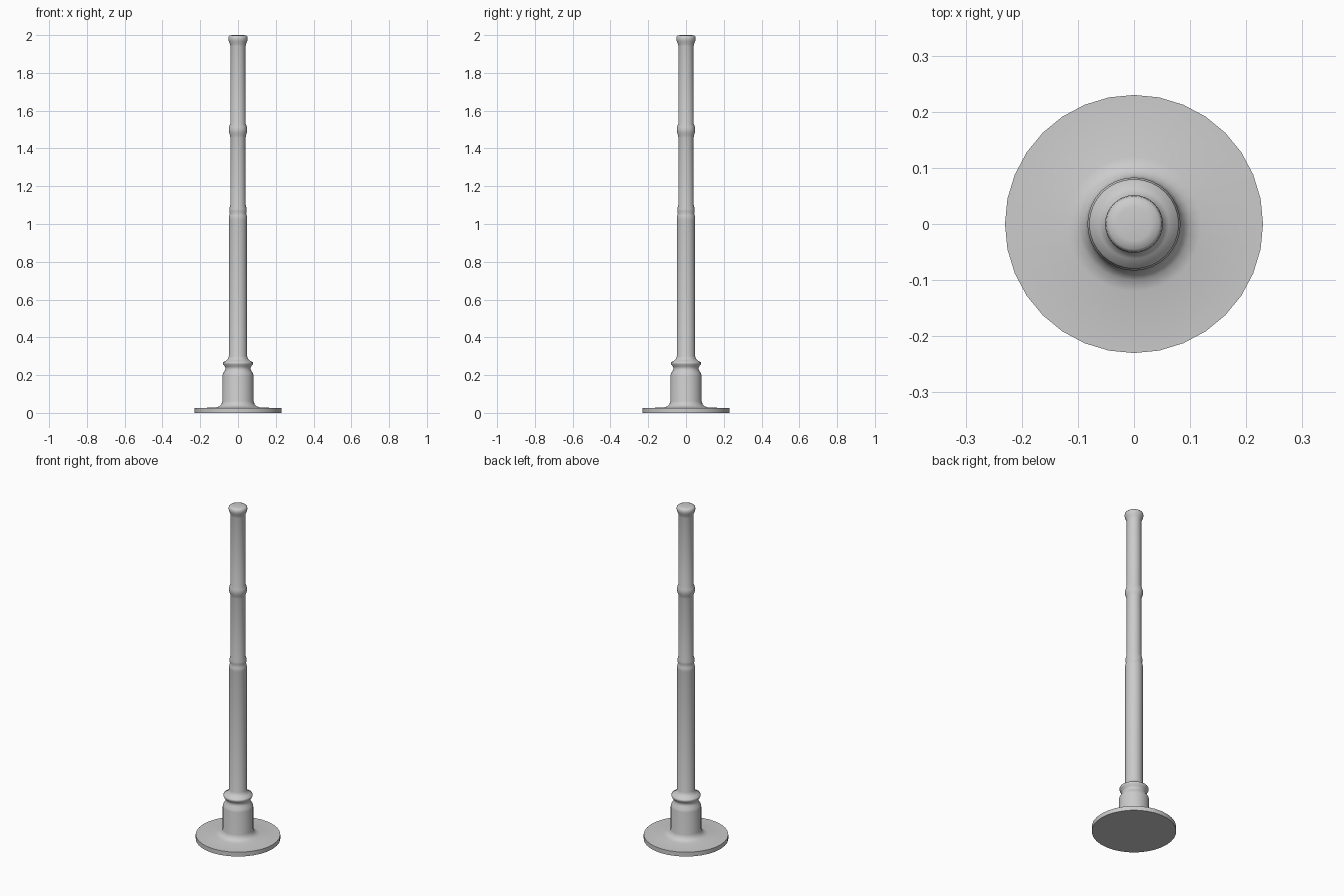
import bpy, bmesh, math

if "Cube" in bpy.data.objects:
    bpy.data.objects.remove(bpy.data.objects["Cube"])

SIDES = 32

def lathe(name, profile, angle=35):
    """Revolve (radius, height) points around z and cap both ends."""
    bm = bmesh.new()
    rings = []
    for r, z in profile:
        rings.append([bm.verts.new((r * math.cos(2 * math.pi * i / SIDES),
                                    r * math.sin(2 * math.pi * i / SIDES), z))
                      for i in range(SIDES)])
    for a, b in zip(rings, rings[1:]):
        for i in range(SIDES):
            j = (i + 1) % SIDES
            bm.faces.new((a[i], a[j], b[j], b[i]))
    bm.faces.new(rings[0][::-1])
    bm.faces.new(rings[-1])
    mesh = bpy.data.meshes.new(name)
    bm.to_mesh(mesh)
    bm.free()
    obj = bpy.data.objects.new(name, mesh)
    bpy.context.collection.objects.link(obj)
    bpy.ops.object.select_all(action='DESELECT')
    obj.select_set(True)
    bpy.context.view_layer.objects.active = obj
    bpy.ops.object.shade_smooth_by_angle(angle=math.radians(angle))
    return obj

# One continuous turned post: foot plate, pedestal, shaft and cap
foot = [(0.23, 0), (0.23, 0.026), (0.12, 0.028), (0.10, 0.034), (0.088, 0.046), (0.083, 0.062)]
pedestal = [(0.083, 0.195), (0.079, 0.21), (0.069, 0.225), (0.066, 0.235), (0.069, 0.245),
            (0.078, 0.256), (0.080, 0.263), (0.078, 0.269), (0.062, 0.277), (0.053, 0.287), (0.048, 0.30)]
lower_collar = [(0.048, 1.02), (0.049, 1.03), (0.047, 1.044), (0.043, 1.054),
                (0.046, 1.066), (0.046, 1.08), (0.041, 1.10)]
upper_collar = [(0.040, 1.455), (0.043, 1.472), (0.048, 1.485), (0.049, 1.50),
                (0.047, 1.514), (0.041, 1.53)]
cap = [(0.040, 1.94), (0.043, 1.955), (0.049, 1.968), (0.0515, 1.98), (0.050, 1.991),
       (0.045, 1.997), (0.030, 2.0)]
lathe("turned_post", foot + pedestal + lower_collar + upper_collar + cap, 50)
